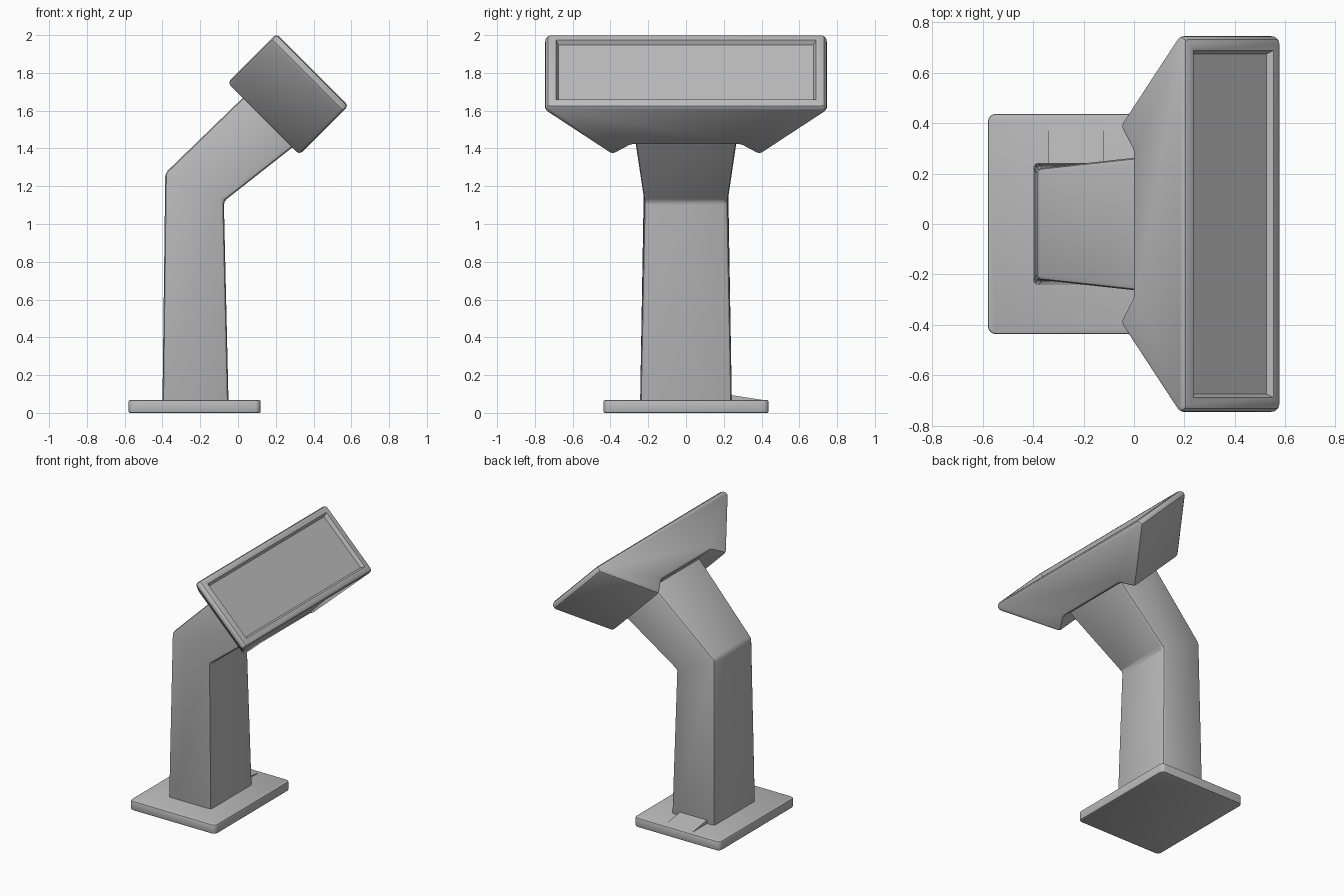
import bpy, bmesh, math
from mathutils import Vector

cube = bpy.data.objects.get("Cube")
if cube:
    bpy.data.objects.remove(cube, do_unlink=True)

grey = bpy.data.materials.new("plain_grey")
grey.use_nodes = True
grey.diffuse_color = (0.5, 0.5, 0.5, 1)
bsdf = grey.node_tree.nodes["Principled BSDF"]
bsdf.inputs["Base Color"].default_value = (0.5, 0.5, 0.5, 1)
bsdf.inputs["Roughness"].default_value = 0.7


def loft(rings):
    """Closed solid through rings that share a point count."""
    bm = bmesh.new()
    loops = [[bm.verts.new(p) for p in ring] for ring in rings]
    n = len(loops[0])
    for a, b in zip(loops, loops[1:]):
        for i in range(n):
            j = (i + 1) % n
            bm.faces.new((a[i], a[j], b[j], b[i]))
    bm.faces.new(loops[0][::-1])
    bm.faces.new(loops[-1])
    bmesh.ops.recalc_face_normals(bm, faces=bm.faces)
    return bm


def round_edges(bm, width, segments=2):
    edges = [e for e in bm.edges if e.calc_face_angle(0) > math.radians(25)]
    bmesh.ops.bevel(bm, geom=edges, offset=width, segments=segments,
                    profile=0.5, affect='EDGES', clamp_overlap=True)
    bm.normal_update()


def finish(bm, name):
    bmesh.ops.recalc_face_normals(bm, faces=bm.faces)
    mesh = bpy.data.meshes.new(name)
    bm.to_mesh(mesh)
    bm.free()
    mesh.materials.append(grey)
    obj = bpy.data.objects.new(name, mesh)
    bpy.context.collection.objects.link(obj)
    bpy.ops.object.select_all(action='DESELECT')
    obj.select_set(True)
    bpy.context.view_layer.objects.active = obj
    bpy.ops.object.shade_smooth_by_angle(angle=math.radians(30))
    return obj


# Base plate with softened corners
rect = [(-0.58, -0.437), (0.12, -0.437), (0.12, 0.437), (-0.58, 0.437)]
base = loft([[(x, y, z) for x, y in rect] for z in (0.0, 0.068)])
uprights = [e for e in base.edges
            if abs(e.verts[0].co.z - e.verts[1].co.z) > 0.01]
bmesh.ops.bevel(base, geom=uprights, offset=0.03, segments=3,
                profile=0.5, affect='EDGES')
round_edges(base, 0.01)
finish(base, "base_plate")

# Low ramp where the foot of the post meets the plate
ramp = [(0.20, 0.06), (0.41, 0.06), (0.41, 0.068), (0.20, 0.10)]
finish(loft([[(x, y, z) for y, z in ramp] for x in (-0.34, -0.12)]), "foot_ramp")

# Bent post: back x, z, front x, z and half width of each section
sections = [(-0.40, 0.05, -0.05, 0.05, 0.243),
            (-0.385, 1.27, -0.075, 1.12, 0.222),
            (0.10, 1.74, 0.37, 1.47, 0.275)]
post = loft([[(xa, -w, za), (xb, -w, zb), (xb, w, zb), (xa, w, za)]
             for xa, za, xb, zb, w in sections])
round_edges(post, 0.02)
finish(post, "bent_post")

# Tilted display head: half outline in width and depth, mirrored
half = [(0.735, 0.0), (0.752, 0.04), (0.39, 0.375), (0.29, 0.30)]
outline = half + [(-y, d) for y, d in reversed(half)]
centre = Vector((0.395, 0, 1.817))
down = Vector((1, 0, -1)).normalized()
out = Vector((1, 0, 1)).normalized()
head = loft([[centre + down * s - out * d + Vector((0, y, 0)) for y, d in outline]
             for s in (-0.27, 0.27)])
round_edges(head, 0.022)

# Shallow screen recess with sloped walls
screen = max((f for f in head.faces if f.normal.dot(out) > 0.99),
             key=lambda f: f.calc_area())
bmesh.ops.inset_region(head, faces=[screen], thickness=0.035, depth=0)
bmesh.ops.inset_region(head, faces=[screen], thickness=0.02, depth=-0.025)
finish(head, "display_head")
